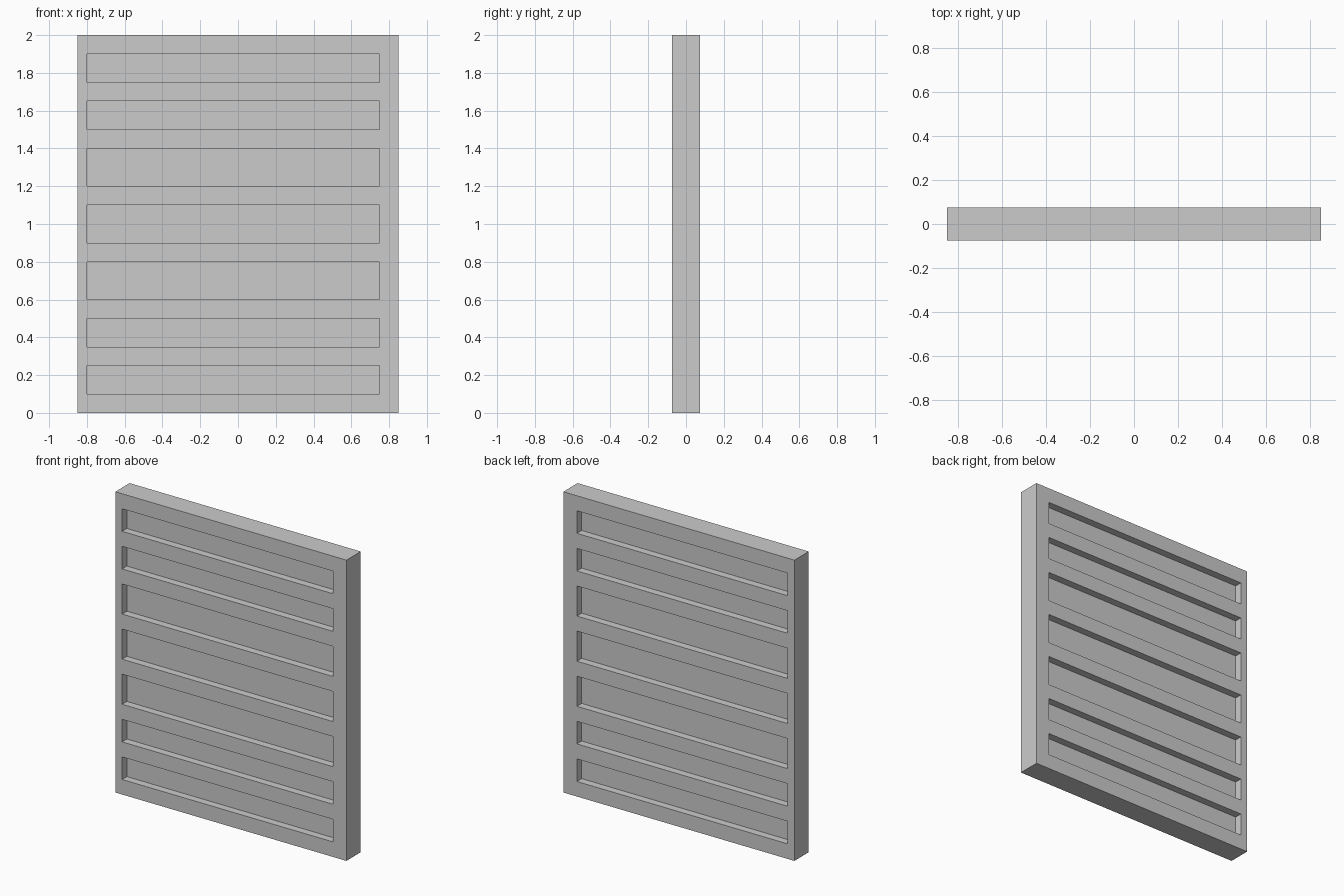
import bpy, bmesh
from mathutils import Matrix, Vector

if "Cube" in bpy.data.objects:
    bpy.data.objects.remove(bpy.data.objects["Cube"])

THICK, DEPTH = 0.15, 0.05
SLOTS = [(0.10, 0.25), (0.35, 0.50), (0.60, 0.80), (0.90, 1.10),
         (1.20, 1.40), (1.50, 1.65), (1.75, 1.90)]


def add_box(bm, x, y, z):
    size = Vector((x[1] - x[0], y[1] - y[0], z[1] - z[0]))
    mid = Vector((sum(x) / 2, sum(y) / 2, sum(z) / 2))
    bmesh.ops.create_cube(bm, size=1, matrix=Matrix.Translation(mid) @ Matrix.Diagonal(size.to_4d()))


def make_object(name, boxes):
    bm = bmesh.new()
    for box in boxes:
        add_box(bm, *box)
    mesh = bpy.data.meshes.new(name)
    bm.to_mesh(mesh)
    bm.free()
    obj = bpy.data.objects.new(name, mesh)
    bpy.context.collection.objects.link(obj)
    return obj


# Solid slab
h = THICK / 2
panel = make_object("slatted_panel", [((-0.85, 0.85), (-h, h), (0, 2))])

# Shallow recesses on both faces, leaving a thin web between them
floor = h - DEPTH
cutter = make_object("recess_cutter",
                     [((-0.80, 0.75), y, z) for z in SLOTS
                      for y in ((-h - 0.1, -floor), (floor, h + 0.1))])
cutter.hide_render = True

mod = panel.modifiers.new("recesses", 'BOOLEAN')
mod.operation = 'DIFFERENCE'
mod.solver = 'EXACT'
mod.object = cutter
bpy.context.view_layer.objects.active = panel
panel.select_set(True)
bpy.ops.object.modifier_apply(modifier=mod.name)
bpy.data.objects.remove(cutter)
